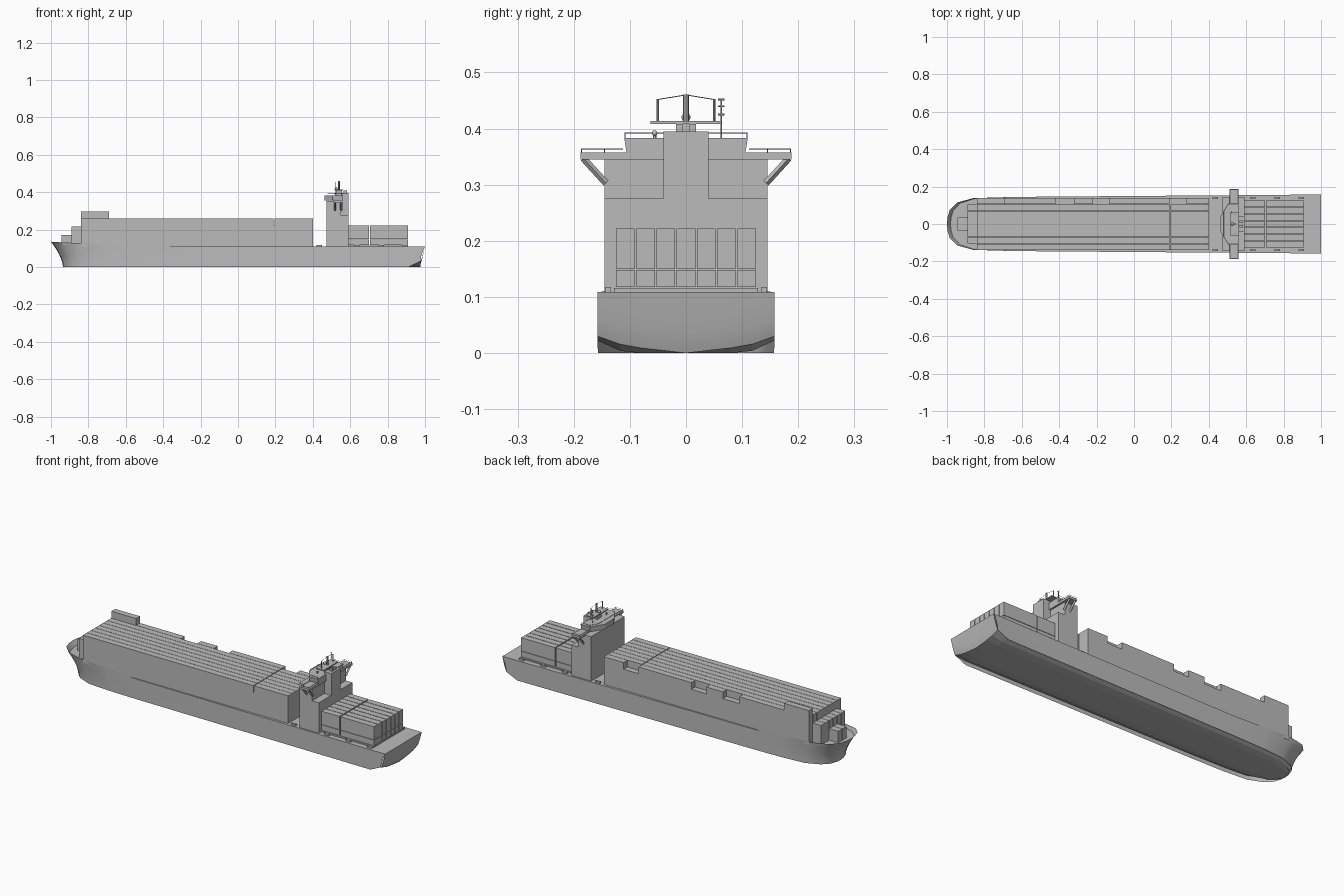
import bpy, bmesh, math
from mathutils import Vector, Matrix

if "Cube" in bpy.data.objects:
    bpy.data.objects.remove(bpy.data.objects["Cube"], do_unlink=True)

grey = bpy.data.materials.new("ship grey")
grey.use_nodes = True
grey.diffuse_color = (0.5, 0.5, 0.5, 1)
grey.node_tree.nodes["Principled BSDF"].inputs["Base Color"].default_value = grey.diffuse_color


def finish(name, bm):
    mesh = bpy.data.meshes.new(name)
    bmesh.ops.remove_doubles(bm, verts=bm.verts, dist=0.0001)
    bm.to_mesh(mesh)
    bm.free()
    mesh.materials.append(grey)
    obj = bpy.data.objects.new(name, mesh)
    bpy.context.collection.objects.link(obj)
    return obj


def boxes(name, spans):
    """One object made of boxes given as (x0, x1, y0, y1, z0, z1)."""
    bm = bmesh.new()
    for x0, x1, y0, y1, z0, z1 in spans:
        size = Matrix.Diagonal((x1 - x0, y1 - y0, z1 - z0, 1))
        mid = Matrix.Translation(((x0 + x1) / 2, (y0 + y1) / 2, (z0 + z1) / 2))
        bmesh.ops.create_cube(bm, size=1, matrix=mid @ size)
    return finish(name, bm)


def rods(name, lines, r=0.0012, sides=6):
    """Thin straight bars between pairs of points."""
    bm = bmesh.new()
    for a, b in lines:
        a, b = Vector(a), Vector(b)
        turn = (b - a).to_track_quat('Z', 'Y').to_matrix().to_4x4()
        bmesh.ops.create_cone(bm, segments=sides, radius1=r, radius2=r, depth=(b - a).length,
                              cap_ends=True, matrix=Matrix.Translation((a + b) / 2) @ turn)
    return finish(name, bm)


def prism(name, outline, z0, z1, spread=1.0):
    """Upright prism on an outline of (x, y); the top may be spread in y."""
    bm = bmesh.new()
    low = [bm.verts.new((x, y * spread, z0)) for x, y in outline]
    high = [bm.verts.new((x, y, z1)) for x, y in outline]
    bm.faces.new(low[::-1])
    bm.faces.new(high)
    n = len(low)
    for i in range(n):
        j = (i + 1) % n
        bm.faces.new((low[i], low[j], high[j], high[i]))
    return finish(name, bm)


# Hull: upper rim (x, half width, z) and lower edge (x, half width, z)
rim = [(-1, 0, .135), (-.997, .035, .135), (-.985, .075, .134), (-.945, .115, .132), (-.86, .138, .128),
       (-.7, .143, .12), (-.5, .146, .11), (.3, .152, .109), (.91, .157, .109), (1, .158, .109)]
foot = [(-.935, 0, 0), (-.932, .03, 0), (-.92, .065, 0), (-.885, .1, 0), (-.81, .132, 0),
        (-.68, .142, 0), (-.5, .146, 0), (.3, .152, 0), (.91, .157, 0), (.975, .158, .03)]


def shell(i, s):
    """Point on the flared side at column i, s running from foot (0) to rim (1)."""
    a, b = Vector(foot[i]), Vector(rim[i])
    p = a.lerp(b, s ** 1.6)
    p.z = a.z + (b.z - a.z) * s
    return p


cols = range(len(rim))
levels = [k / 6 for k in range(7)]


def flip(p, side):
    return (p[0], p[1] * side, p[2])


bm = bmesh.new()
for side in (1, -1):
    for i in cols[:-1]:
        for a, b in zip(levels, levels[1:]):
            quad = [shell(i, a), shell(i + 1, a), shell(i + 1, b), shell(i, b)]
            quad = quad[::-1] if side == 1 else quad
            bm.faces.new([bm.verts.new(flip(p, side)) for p in quad])
hull = finish("hull_sides", bm)

# Stern plate, dipping to the keel in the middle
bm = bmesh.new()
edge = [(-1, .03), (-.75, .016), (-.5, .009), (0, 0), (.5, .009), (.75, .016), (1, .03)]
grid = [[bm.verts.new((.97 + .03 * (s ** .8) + .005 * abs(f) * (1 - s), f * .158, z + (.109 - z) * s))
         for s in levels] for f, z in edge]
for p, q in zip(grid, grid[1:]):
    for k in range(6):
        bm.faces.new((p[k], q[k], q[k + 1], p[k + 1]))
stern = finish("stern_plate", bm)

# Bottom, shallow and raised at the sides inside the hull walls
bm = bmesh.new()
grid = []
for i in cols:
    x, w, z = foot[i]
    last = i == len(foot) - 1
    grid.append([bm.verts.new((x, f * w, h if last else (0 if abs(f) < .6 else .004 if abs(f) < .9 else .022)))
                 for f, h in edge])
for p, q in zip(grid, grid[1:]):
    for k in range(6):
        bm.faces.new((p[k], p[k + 1], q[k + 1], q[k]))
finish("hull_bottom", bm)

# Deck, sunk behind the bow rim
bm = bmesh.new()
rows = []
for i in cols:
    p = shell(i, min(1, .109 / rim[i][2]))
    rows.append([bm.verts.new(flip(p, s)) for s in (-1, 1)])
for p, q in zip(rows, rows[1:]):
    bm.faces.new((p[0], q[0], q[1], p[1]))
finish("deck", bm)

# Main container stacks: eight rows, the left one with gaps in its top tier
tier, pitch = .037, .035
top = .112 + 4 * tier
for r in range(8):
    y = (r - 4) * pitch + .001
    lane = (y, y + pitch - .002)
    if r < 7:
        spans = [(-.84, .19, *lane, .109, top), (.194, .4, *lane, .109, top)]
    else:
        spans = [(-.84, .4, *lane, .109, top - tier), (-.84, -.69, *lane, top, top + tier)]
        for x0, x1 in ((-.84, -.42), (-.32, -.22), (-.13, .19), (.28, .4)):
            spans.append((x0, x1, *lane, top - tier, top))
    boxes("container_row_%d" % (r + 1), spans)
boxes("stack_core", [(-.835, .395, -.137, .137, .109, top - tier - .002)])

# Stepped stacks at the bow
boxes("bow_stack_upper", [(-.89, -.84, y * pitch + .001, (y + 1) * pitch - .001, .109, .216) for y in range(-3, 3)])
boxes("bow_stack_lower", [(-.945, -.891, -.035, -.001, .109, .172), (-.945, -.891, .001, .035, .109, .172)])

# Stern stacks on their hatch
boxes("stern_hatch", [(.59, .91, -.128, .128, .109, .116)])
for r in range(7):
    y = (r - 3.5) * .036
    boxes("stern_container_row_%d" % (r + 1),
          [(x0, x1, y + .0015, y + .0345, z0, z1)
           for x0, x1 in ((.592, .7), (.706, .91)) for z0, z1 in ((.118, .148), (.15, .222))])

# Deckhouse tower with lower rear block and central trunk
boxes("deckhouse", [(.472, .55, -.145, .145, .109, .352)])
boxes("rear_deckhouse", [(.55, .59, -.145, .145, .109, .275)])
boxes("funnel_trunk", [(.55, .592, -.04, .04, .275, .395)])
boxes("funnel_pipes", [(.565, .582, y - .006, y + .006, .395, .408) for y in (-.012, .012)])

# Bridge wings with braces
boxes("bridge_wings", [(.51, .56, -.188, .188, .345, .357)])
for name, s in (("left", 1), ("right", -1)):
    rods(name + "_wing_braces", [((x, s * .143, .303), (x, s * .183, .347)) for x in (.518, .552)], .006, 4)

# Wheelhouse with chamfered front, leaning outwards
half = [(.56, .11), (.505, .11), (.48, .07), (.463, .04)]
prism("wheelhouse", half + [(x, -y) for x, y in half[::-1]], .355, .383, .96)

# Railings
posts = [((x, s * y, z - .012), (x, s * y, z)) for s in (1, -1)
         for x, y, z in ((.512, .186, .364), (.558, .186, .364), (.512, .145, .364), (.505, .109, .392), (.558, .109, .392))]
rails = []
for s in (1, -1):
    rails += [((.512, s * .112, .364), (.512, s * .186, .364)), ((.558, s * .112, .364), (.558, s * .186, .364)),
              ((.512, s * .186, .364), (.558, s * .186, .364)), ((.505, s * .109, .392), (.558, s * .109, .392)),
              ((.505, s * .109, .392), (.48, s * .07, .392))]
rods("railings", posts + rails + [((.48, -.07, .392), (.48, .07, .392))], .0008, 4)

# Mast, radar platform and aerials
boxes("mast_base", [(.525, .555, -.018, .018, .383, .408)])
boxes("radar_platform", [(.515, .562, -.063, .063, .408, .414)])
rods("mast", [((.54, 0, .41), (.54, 0, .461))], .005, 8)
rods("radar_posts", [((.54, s * .05, .414), (.54, s * .05, .453)) for s in (1, -1)], .0022)
rods("mast_stays", [((.54, 0, .46), (.54, s * .05, .452)) for s in (1, -1)], .0008, 4)
rods("aerial", [((.52, .063, .383), (.52, .063, .453))]
     + [((.52, .057, z), (.52, .069, z)) for z in (.425, .44, .452)], .0016)
rods("searchlight_post", [((.52, -.056, .383), (.52, -.056, .39))], .003)
bm = bmesh.new()
for x, y, z, r in ((.525, 0, .42, .008), (.52, -.056, .392, .005)):
    bmesh.ops.create_uvsphere(bm, u_segments=12, v_segments=8, radius=r, matrix=Matrix.Translation((x, y, z)))
domes = finish("radar_domes", bm)

# Side walkway blocks and mooring fittings
boxes("side_fittings", [(x, x + .03, s * .139 - .005, s * .139 + .005, .108, .118)
                        for s in (1, -1) for x in (.42, .62, .75, .88)])

for obj in (hull, stern, domes):
    bpy.ops.object.select_all(action='DESELECT')
    obj.select_set(True)
    bpy.context.view_layer.objects.active = obj
    bpy.ops.object.shade_smooth_by_angle(angle=math.radians(30))
